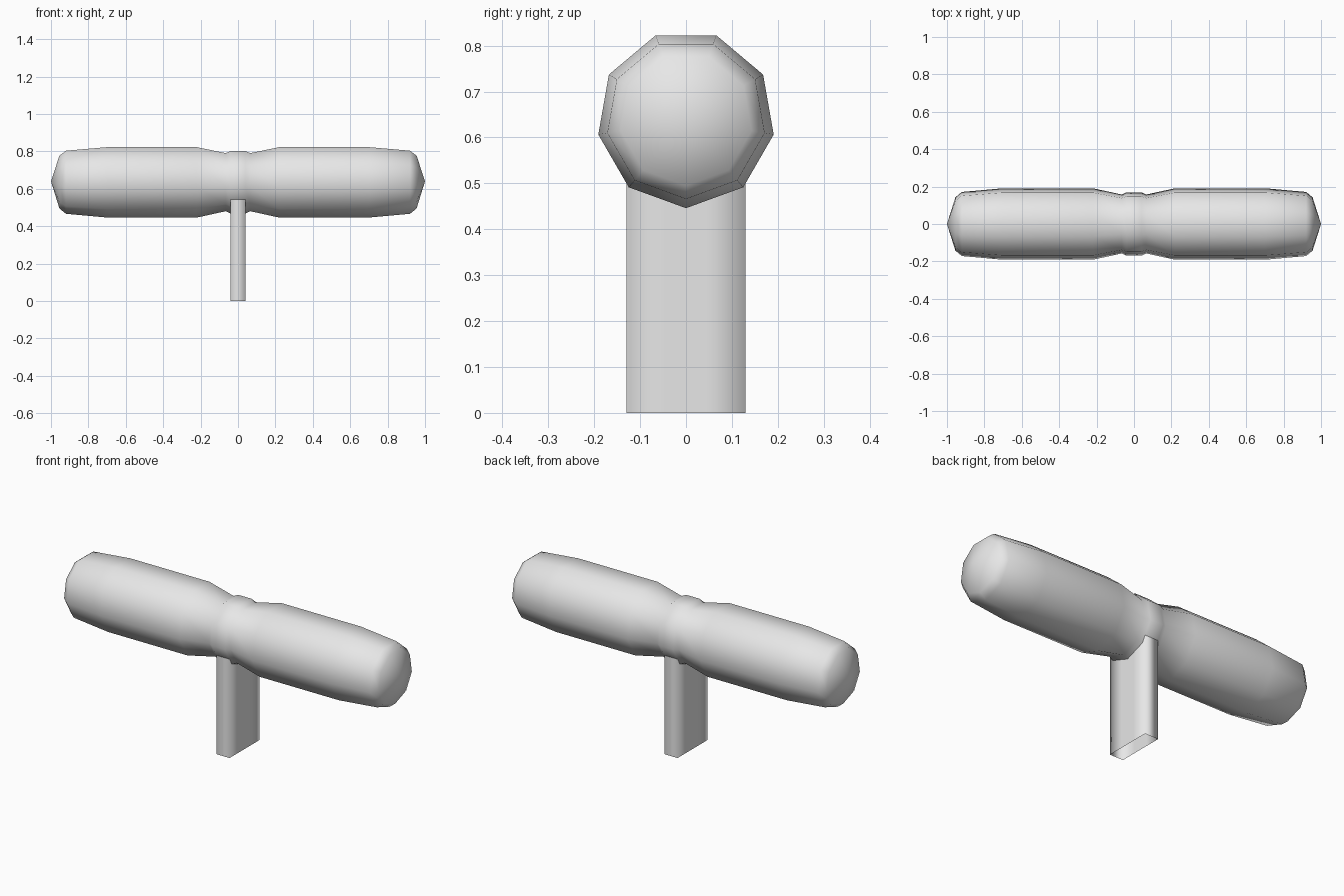
import bpy
import bmesh
from math import pi, sin, cos

cube = bpy.data.objects.get("Cube")
if cube:
    bpy.data.objects.remove(cube, do_unlink=True)

SIDES = 9
AXIS_Z = 0.64

grey = bpy.data.materials.new("light grey")
grey.use_nodes = True
grey.diffuse_color = (0.8, 0.8, 0.8, 1)
grey.node_tree.nodes["Principled BSDF"].inputs["Base Color"].default_value = grey.diffuse_color


def finish(name, bm):
    """Turn a bmesh into a smooth shaded object."""
    for face in bm.faces:
        face.smooth = True
    mesh = bpy.data.meshes.new(name)
    bm.to_mesh(mesh)
    bm.free()
    mesh.materials.append(grey)
    obj = bpy.data.objects.new(name, mesh)
    bpy.context.collection.objects.link(obj)
    return obj


# Handle: nine-sided lathe along x, mirrored about its waist
half = [(0.04, 0.172), (0.065, 0.160), (0.22, 0.194), (0.7, 0.194),
        (0.92, 0.174), (0.955, 0.145)]
profile = [(-x, r) for x, r in reversed(half)] + half
bm = bmesh.new()
rings = []
for x, r in profile:
    angles = [2 * pi * i / SIDES - pi / 2 for i in range(SIDES)]
    rings.append([bm.verts.new((x, r * cos(a), AXIS_Z + r * sin(a))) for a in angles])
for a, b in zip(rings, rings[1:]):
    for i in range(SIDES):
        j = (i + 1) % SIDES
        bm.faces.new((a[i], a[j], b[j], b[i]))
# Pointed end caps
for ring, x in ((rings[0], -1), (rings[-1], 1)):
    tip = bm.verts.new((x, 0, AXIS_Z))
    for i in range(SIDES):
        bm.faces.new((ring[i], ring[(i + 1) % SIDES], tip))
bmesh.ops.recalc_face_normals(bm, faces=bm.faces)
finish("handle", bm)

# Stem: flat hollow bar, open at the bottom, rising into the waist
bm = bmesh.new()
outline = [(0.04, y) for y in (-0.13, -0.045, 0.045, 0.13)]
outline += [(-x, -y) for x, y in outline]
low = [bm.verts.new((x, y, 0)) for x, y in outline]
high = [bm.verts.new((x, y, 0.6)) for x, y in outline]
for i in range(len(outline)):
    j = (i + 1) % len(outline)
    bm.faces.new((low[i], low[j], high[j], high[i]))
finish("stem", bm)
